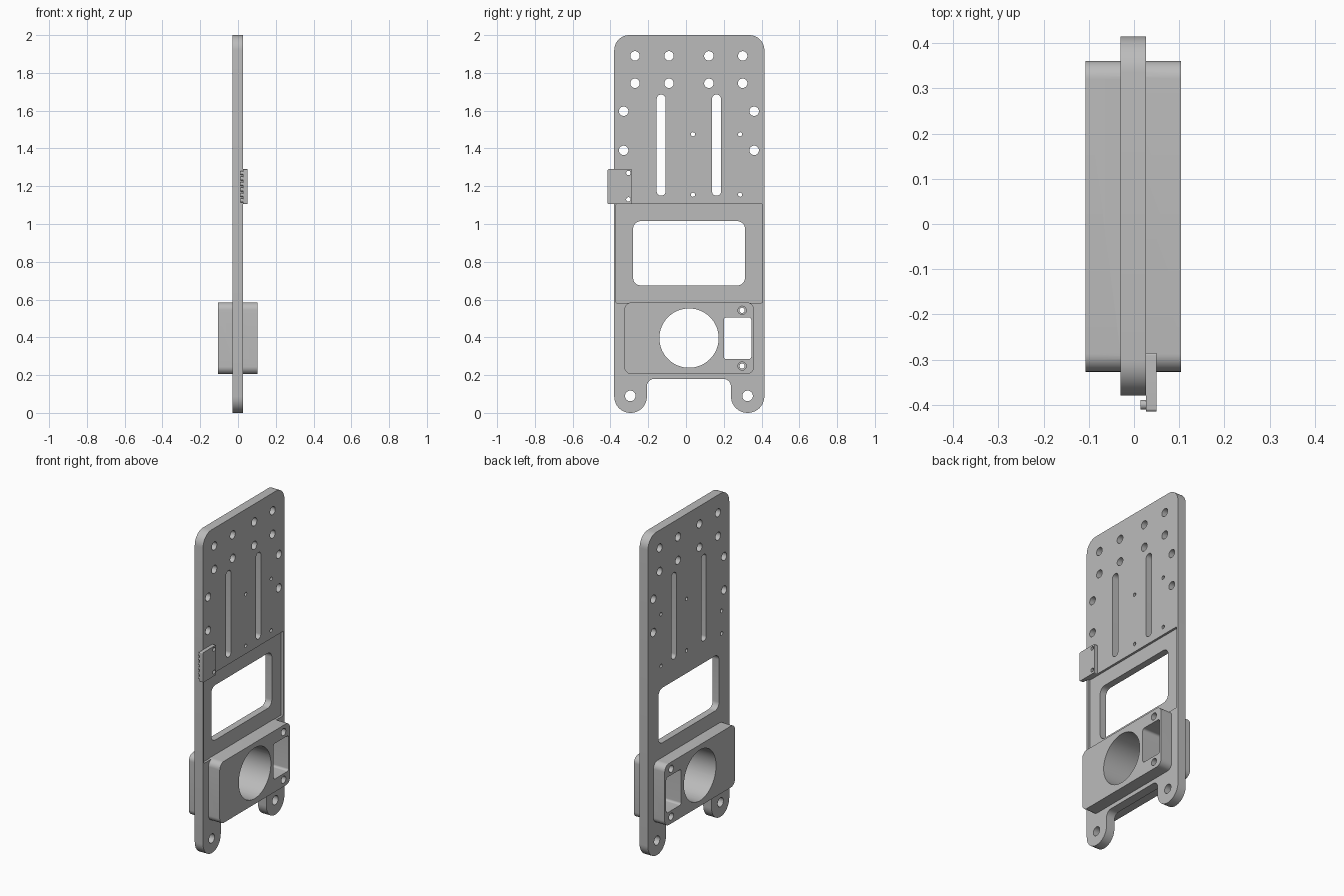
import bpy, math
from mathutils import Vector, Matrix

cube = bpy.data.objects.get("Cube")
if cube:
    bpy.data.objects.remove(cube, do_unlink=True)

grey = bpy.data.materials.new("machined grey")
grey.use_nodes = True
grey.diffuse_color = (0.5, 0.5, 0.5, 1)
grey.node_tree.nodes["Principled BSDF"].inputs["Base Color"].default_value = (0.5, 0.5, 0.5, 1)

# Local profile axes (u, v, depth) become world (y, z, x)
TO_WORLD = Matrix(((0, 0, 1, 0), (1, 0, 0, 0), (0, 1, 0, 0), (0, 0, 0, 1)))


def fillet(corners, steps=10):
    """Closed outline with each (y, z, radius) corner rounded by an arc."""
    out = []
    for i, (y, z, r) in enumerate(corners):
        p = Vector((y, z))
        a = (Vector(corners[i - 1][:2]) - p).normalized()
        b = (Vector(corners[(i + 1) % len(corners)][:2]) - p).normalized()
        centre = p + (a + b) * r          # all corners are right angles
        for k in range(steps + 1):
            t = k / steps * math.pi / 2
            out.append(centre - b * r * math.cos(t) - a * r * math.sin(t))
    return out


def rounded(y0, y1, z0, z1, r):
    return fillet([(y0, z0, r), (y1, z0, r), (y1, z1, r), (y0, z1, r)])


def circle(y, z, r, n=32):
    return [Vector((y + r * math.cos(2 * math.pi * k / n),
                    z + r * math.sin(2 * math.pi * k / n))) for k in range(n)]


def profile(name, loops, x0, x1):
    """Extrude filled loops along x; inner loops become holes."""
    curve = bpy.data.curves.new(name, 'CURVE')
    curve.dimensions = '2D'
    curve.fill_mode = 'BOTH'
    curve.extrude = (x1 - x0) / 2
    for loop in loops:
        s = curve.splines.new('POLY')
        s.points.add(len(loop) - 1)
        for pt, co in zip(s.points, loop):
            pt.co = (co.x, co.y, 0, 1)
        s.use_cyclic_u = True
    temp = bpy.data.objects.new(name, curve)
    bpy.context.collection.objects.link(temp)
    deps = bpy.context.evaluated_depsgraph_get()
    mesh = bpy.data.meshes.new_from_object(temp.evaluated_get(deps))
    bpy.data.objects.remove(temp, do_unlink=True)
    import bmesh
    bm = bmesh.new()
    bm.from_mesh(mesh)
    bmesh.ops.remove_doubles(bm, verts=bm.verts, dist=0.00005)
    bm.transform(Matrix.Translation(((x0 + x1) / 2, 0, 0)) @ TO_WORLD)
    bmesh.ops.recalc_face_normals(bm, faces=bm.faces)
    bm.to_mesh(mesh)
    bm.free()
    mesh.materials.clear()
    mesh.materials.append(grey)
    obj = bpy.data.objects.new(name, mesh)
    bpy.context.collection.objects.link(obj)
    return obj


def combine(obj, other, operation):
    """Apply a boolean and discard the helper."""
    mod = obj.modifiers.new("bool", 'BOOLEAN')
    mod.operation, mod.object, mod.solver = operation, other, 'EXACT'
    deps = bpy.context.evaluated_depsgraph_get()
    mesh = bpy.data.meshes.new_from_object(obj.evaluated_get(deps))
    obj.modifiers.clear()
    obj.data = mesh
    bpy.data.objects.remove(other, do_unlink=True)


# Plate outline with two rounded feet
outline = fillet([(-.38, 0, .086), (-.207, 0, .086), (-.207, .18, .04), (.238, .18, .04),
                  (.238, 0, .088), (.415, 0, .088), (.415, 2, .08), (-.38, 2, .08)])
holes = [circle(y, .09, .028) for y in (-.295, .326)]
holes += [circle(y, z, .025) for y in (-.27, -.09, .121, .3) for z in (1.745, 1.89)]
holes += [circle(y, z, .025) for y in (-.33, .361) for z in (1.39, 1.597)]
holes += [circle(y, z, .011, 16) for y in (.037, .286) for z in (1.155, 1.475)]
clip_holes = [circle(-.305, z, .012, 16) for z in (1.13, 1.27)]
slots = [rounded(y, y + .047, 1.15, 1.685, .022) for y in (-.155, .138)]
window = rounded(-.28, .312, .675, 1.015, .04)
plate = profile("mounting_plate", [outline, window] + holes + clip_holes + slots, -.03, .027)

# Shallow recess around the window, on the +x face
combine(plate, profile("recess", [rounded(-.37, .404, .583, 1.105, .004)], .013, .06), 'DIFFERENCE')

# Thick block through the plate, then its bore, pockets and screw holes
combine(plate, profile("block", [rounded(-.327, .361, .205, .585, .04)], -.107, .104), 'UNION')
screws = [(y, z) for y in (-.265, .297) for z in (.248, .543)]
through = [circle(.016, .396, .157, 64)]
through += [rounded(y, y + .146, .285, .505, .014) for y in (-.316, .2)]
through += [circle(y, z, .014, 20) for y, z in screws]
combine(plate, profile("bore", through, -.2, .2), 'DIFFERENCE')
for x0, x1 in ((-.2, -.077), (.074, .2)):
    bores = [circle(y, z, .022, 24) for y, z in screws]
    combine(plate, profile("counterbore", bores, x0, x1), 'DIFFERENCE')

# Small side tab with a row of pins behind its overhanging edge
tab = profile("side_tab", [rounded(-.415, -.285, 1.105, 1.29, .006)] + clip_holes, .027, .05)
pins = profile("tab_pins", [circle(-.4, 1.125 + .029 * i, .011, 16) for i in range(6)], .014, .03)

bpy.ops.object.select_all(action='DESELECT')
for obj in (plate, tab, pins):
    obj.select_set(True)
bpy.context.view_layer.objects.active = plate
bpy.ops.object.shade_smooth_by_angle(angle=math.radians(30))
